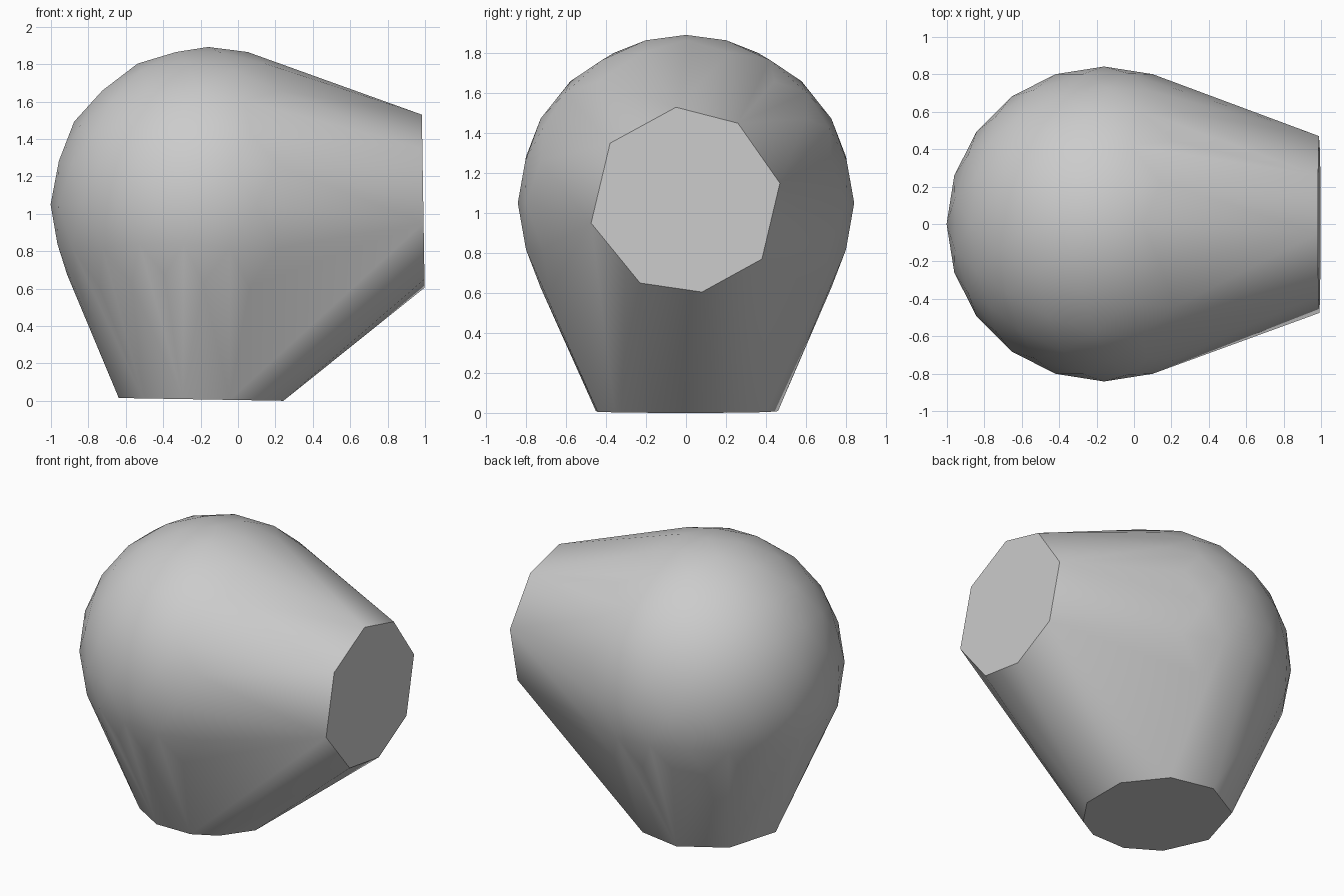
import bpy, bmesh
from math import radians, cos, sin
from mathutils import Vector, Matrix

cube = bpy.data.objects.get("Cube")
if cube:
    bpy.data.objects.remove(cube, do_unlink=True)

# Single grey material
grey = bpy.data.materials.new("light_grey")
grey.use_nodes = True
grey.diffuse_color = (0.6, 0.6, 0.6, 1)
grey.node_tree.nodes["Principled BSDF"].inputs["Base Color"].default_value = (0.6, 0.6, 0.6, 1)

# Round body
ball = bmesh.new()
bmesh.ops.create_icosphere(ball, subdivisions=3, radius=0.842,
                           matrix=Matrix.Translation((-0.16, 0, 1.05)))
points = [v.co.copy() for v in ball.verts]
ball.free()

# Side opening rim, slightly tilted
side_rim = [(-0.05, 1.53), (0.26, 1.45), (0.47, 1.15), (0.38, 0.77),
            (0.08, 0.605), (-0.23, 0.65), (-0.475, 0.95), (-0.38, 1.35)]
points += [Vector((0.983 + (1.53 - z) * 0.016, y, z)) for y, z in side_rim]

# Base rim, slightly tilted
for angle in (-50, -20, 20, 60, 98, 140, 186, 225, 256, 288):
    x = -0.185 + 0.455 * cos(radians(angle))
    y = 0.465 * sin(radians(angle))
    points.append(Vector((x, y, (0.26 - x) * 0.017)))

# Wrap everything in one convex skin
bm = bmesh.new()
for p in points:
    bm.verts.new(p)
bmesh.ops.convex_hull(bm, input=bm.verts[:])
bmesh.ops.delete(bm, geom=[v for v in bm.verts if not v.link_faces], context='VERTS')
bmesh.ops.recalc_face_normals(bm, faces=bm.faces[:])
bm.normal_update()

# Merge the flat caps; smooth skin with crisp rims
for axis in (Vector((1, 0, 0)), Vector((0, 0, -1))):
    cap = [f for f in bm.faces if f.normal.dot(axis) > 0.995]
    bmesh.ops.dissolve_faces(bm, faces=cap)
bm.normal_update()
for f in bm.faces:
    f.smooth = True
for f in bm.faces:
    if f.normal.x > 0.995 or f.normal.z < -0.995:
        f.smooth = False
        for e in f.edges:
            e.smooth = False

mesh = bpy.data.meshes.new("rounded_elbow")
bm.to_mesh(mesh)
bm.free()
mesh.materials.append(grey)
body = bpy.data.objects.new("rounded_elbow", mesh)
bpy.context.collection.objects.link(body)
